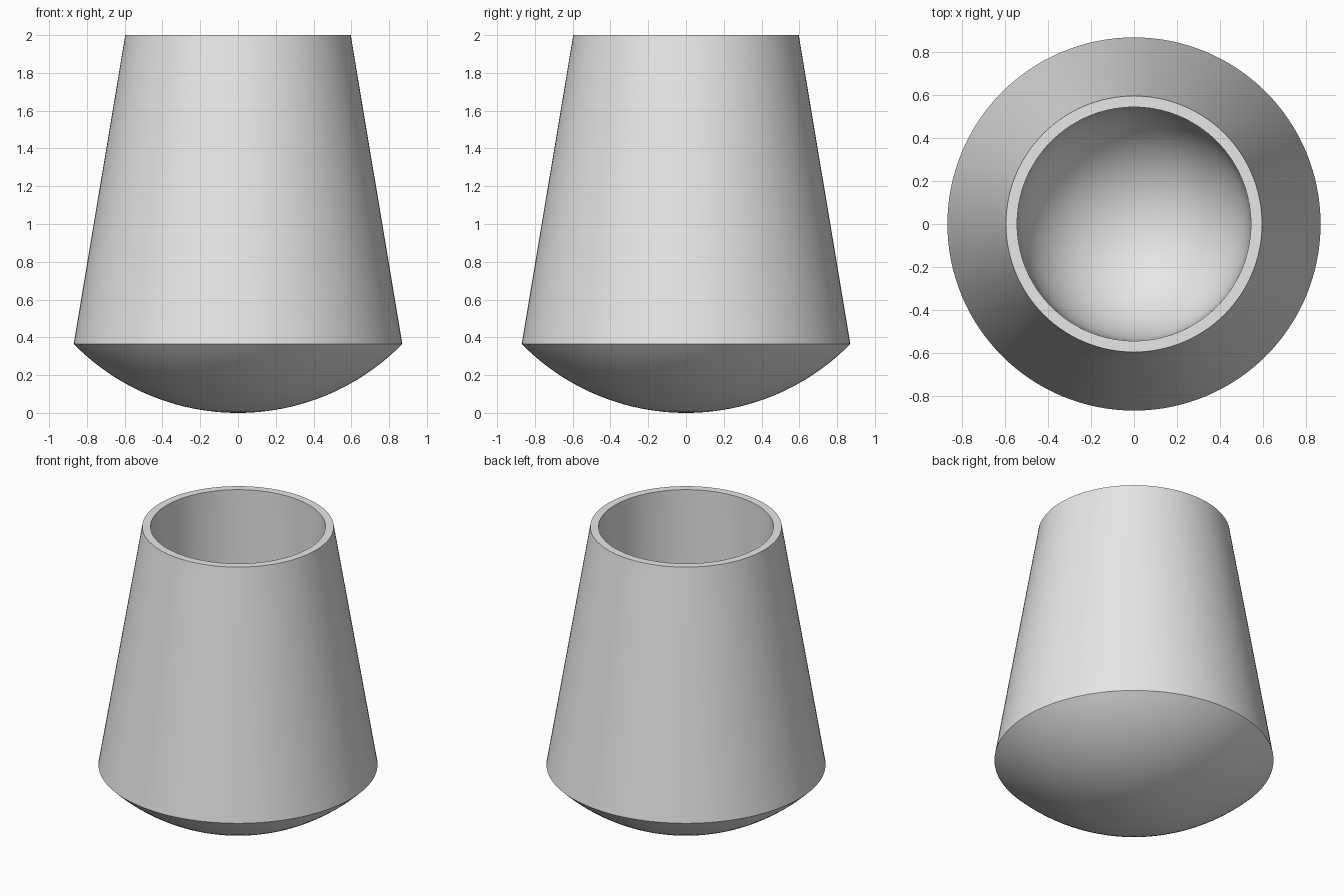
import bpy, bmesh
from math import pi, sin, cos, asin, radians
from mathutils import Vector

cube = bpy.data.objects.get("Cube")
if cube:
    bpy.data.objects.remove(cube, do_unlink=True)

SEGMENTS = 128
BASE_R, BASE_Z = 0.87, 0.365      # widest edge, where the dome meets the wall
RIM_R, TOP = 0.597, 2.0
BORE_TOP, BORE_R = 0.545, 0.538   # slightly drafted bore with a round end
BORE_FLOOR = 0.36

grey = bpy.data.materials.new("light grey")
grey.use_nodes = True
grey.diffuse_color = (0.8, 0.8, 0.8, 1)
grey.node_tree.nodes["Principled BSDF"].inputs["Base Color"].default_value = (0.8, 0.8, 0.8, 1)


def arc(radius, bottom, end_angle, steps):
    """Bowl-shaped arc from the axis outwards, as (radius, height) pairs."""
    return [(radius * sin(end_angle * i / steps),
             bottom + radius * (1 - cos(end_angle * i / steps)))
            for i in range(steps + 1)]


def lathe(name, profile):
    """Revolve a profile around the z axis."""
    bm = bmesh.new()
    verts = [bm.verts.new((r, 0, z)) for r, z in profile]
    edges = [bm.edges.new(pair) for pair in zip(verts, verts[1:])]
    bmesh.ops.spin(bm, geom=verts + edges, cent=(0, 0, 0), axis=(0, 0, 1),
                   angle=2 * pi, steps=SEGMENTS, use_merge=True)
    bmesh.ops.remove_doubles(bm, verts=bm.verts, dist=1e-5)
    bmesh.ops.recalc_face_normals(bm, faces=bm.faces)
    mesh = bpy.data.meshes.new(name)
    bm.to_mesh(mesh)
    bm.free()
    mesh.materials.append(grey)
    obj = bpy.data.objects.new(name, mesh)
    bpy.context.collection.objects.link(obj)
    bpy.ops.object.select_all(action="DESELECT")
    obj.select_set(True)
    bpy.context.view_layer.objects.active = obj
    bpy.ops.object.shade_smooth_by_angle(angle=radians(30))
    return obj


# Domed underside, sloping wall, flat rim, then the bore down to its round floor
dome_radius = (BASE_R ** 2 + BASE_Z ** 2) / (2 * BASE_Z)
underside = arc(dome_radius, 0, asin(BASE_R / dome_radius), 24)
wall_and_rim = [(RIM_R, TOP), (BORE_TOP, TOP)]
bore = arc(BORE_R, BORE_FLOOR, pi / 2, 32)[::-1]
lathe("round_bottomed_cup", underside + wall_and_rim + bore)
